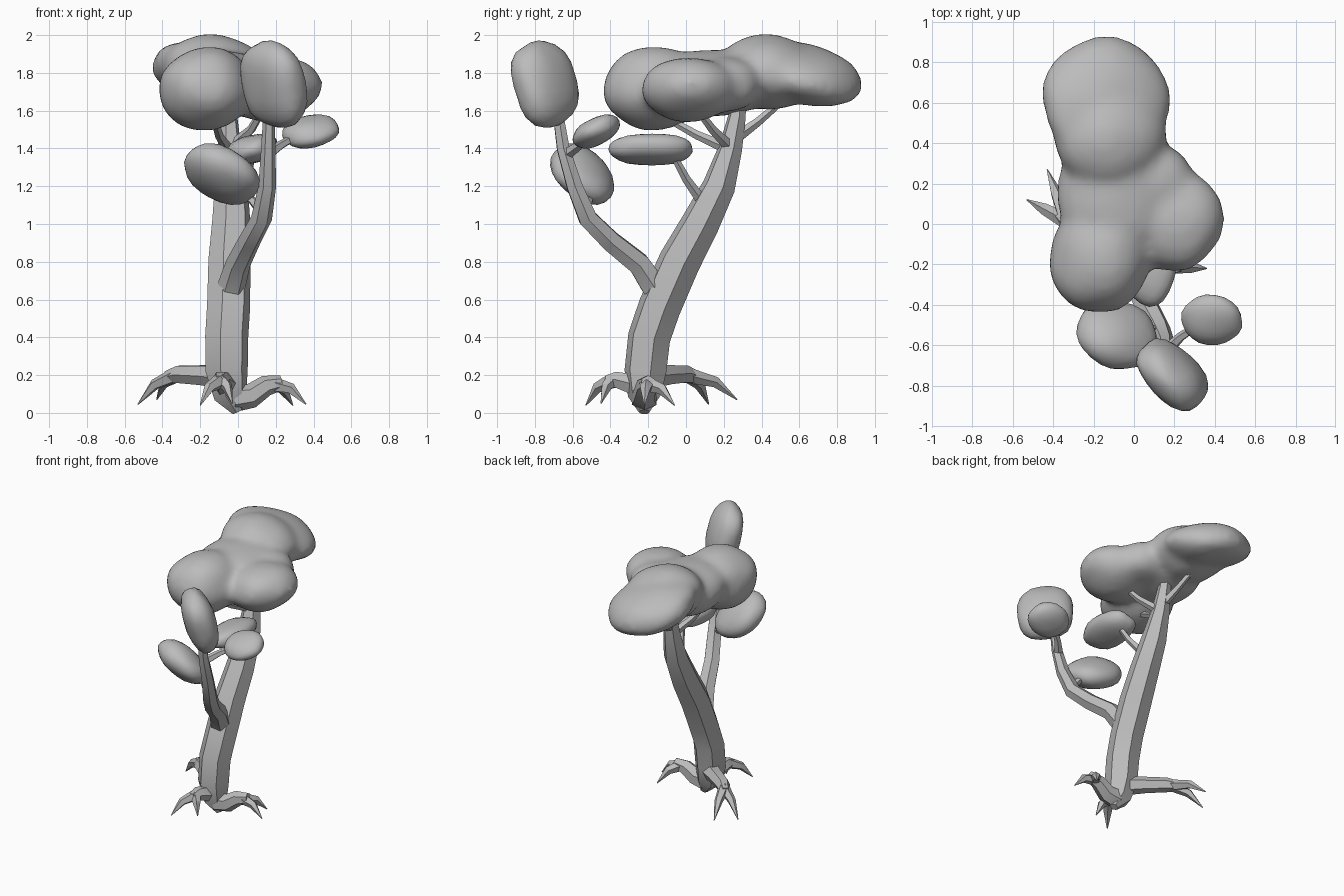
import bpy, bmesh, math
from mathutils import Vector, Euler, noise

if "Cube" in bpy.data.objects:
    bpy.data.objects.remove(bpy.data.objects["Cube"])

grey = bpy.data.materials.new("plain grey")
grey.diffuse_color = (0.5, 0.5, 0.5, 1)
grey.use_nodes = True
grey.node_tree.nodes["Principled BSDF"].inputs["Base Color"].default_value = grey.diffuse_color


def make_object(name, bm, angle):
    bmesh.ops.recalc_face_normals(bm, faces=bm.faces)
    me = bpy.data.meshes.new(name)
    bm.to_mesh(me)
    bm.free()
    me.materials.append(grey)
    for p in me.polygons:
        p.use_smooth = True
    me.set_sharp_from_angle(angle=math.radians(angle))
    ob = bpy.data.objects.new(name, me)
    bpy.context.collection.objects.link(ob)
    return ob


def tube(name, path, sides=6, turn=0):
    """Tapered low-poly limb through (x, y, z, radius) points."""
    bm = bmesh.new()
    pts = [Vector(p[:3]) for p in path]
    side, old, rings = None, None, []
    for i, p in enumerate(pts):
        t = (pts[min(i + 1, len(pts) - 1)] - pts[max(i - 1, 0)]).normalized()
        if side is None:
            ref = Vector((1, 0, 0)) if abs(t.x) < 0.8 else Vector((0, 0, 1))
            side = (ref - t * ref.dot(t)).normalized()
        else:
            side = old.rotation_difference(t) @ side
        old = t
        up = t.cross(side)
        ring = []
        for k in range(sides):
            a = math.tau * k / sides + math.radians(turn)
            ring.append(bm.verts.new(p + (side * math.cos(a) + up * math.sin(a)) * path[i][3]))
        rings.append(ring)
    for a, b in zip(rings, rings[1:]):
        for k in range(sides):
            j = (k + 1) % sides
            bm.faces.new((a[k], a[j], b[j], b[k]))
    bm.faces.new(rings[0])
    bm.faces.new(rings[-1])
    return make_object(name, bm, 32)


def add_blob(bm, centre, radii, rot=(0, 0, 0), power=2.0, lump=0.08):
    """Slightly lumpy ellipsoid; a higher power makes it boxier."""
    turn = Euler([math.radians(r) for r in rot]).to_matrix()
    c = Vector(centre)
    res = bmesh.ops.create_icosphere(bm, subdivisions=3, radius=1)
    for v in res["verts"]:
        d = v.co.copy()
        s = 1 + lump * noise.noise(d * 1.3 + c * 5)
        s /= sum(abs(x) ** power for x in d) ** (1 / power)
        v.co = c + turn @ Vector([d[i] * radii[i] * s for i in range(3)])


def foliage(name, *blob):
    bm = bmesh.new()
    add_blob(bm, *blob)
    return make_object(name, bm, 60)


# leaning trunk
tube("trunk", [(0.0, -0.22, 0.005, 0.03), (-0.04, -0.22, 0.09, 0.09),
               (-0.06, -0.215, 0.22, 0.115), (-0.06, -0.195, 0.4, 0.117),
               (-0.05, -0.14, 0.56, 0.117), (-0.045, -0.035, 0.8, 0.115),
               (-0.035, 0.075, 1.0, 0.105), (-0.035, 0.175, 1.2, 0.09),
               (-0.045, 0.235, 1.4, 0.065), (-0.05, 0.27, 1.57, 0.048),
               (-0.06, 0.28, 1.7, 0.04)], turn=15)

# long front branch
tube("front_branch", [(-0.035, -0.17, 0.67, 0.075), (0.0, -0.25, 0.79, 0.066),
                      (0.06, -0.4, 0.91, 0.06), (0.125, -0.52, 1.03, 0.056),
                      (0.155, -0.59, 1.2, 0.047), (0.16, -0.65, 1.4, 0.038),
                      (0.165, -0.68, 1.6, 0.03)])

# thin twigs holding the foliage
twigs = [((-0.02, 0.1, 1.1), (0.04, 0.0, 1.24), (0.08, -0.07, 1.37)),
         ((-0.02, 0.22, 1.42), (0.07, 0.14, 1.5), (0.14, 0.05, 1.62)),
         ((-0.05, 0.22, 1.4), (-0.1, 0.06, 1.47), (-0.13, -0.12, 1.57)),
         ((-0.05, 0.27, 1.46), (-0.08, 0.38, 1.54), (-0.12, 0.52, 1.66)),
         ((0.16, -0.63, 1.37), (0.23, -0.56, 1.42), (0.32, -0.5, 1.47)),
         ((0.13, -0.54, 1.06), (0.08, -0.52, 1.12), (0.02, -0.5, 1.18))]
for i, (a, b, c) in enumerate(twigs):
    tube(f"twig_{i + 1}", [(*a, 0.032), (*b, 0.024), (*c, 0.018)], 5)

# arched roots, each forking into two claws
roots = {
    "back_left_root": ([(-0.06, -0.2, 0.19, 0.07), (-0.19, -0.1, 0.2, 0.058),
                        (-0.31, -0.01, 0.205, 0.052), (-0.37, 0.05, 0.19, 0.036)],
                       [(-0.53, 0.12, 0.045), (-0.43, 0.27, 0.07)]),
    "right_root": ([(-0.02, -0.22, 0.08, 0.075), (0.07, -0.22, 0.09, 0.065),
                    (0.15, -0.21, 0.145, 0.055), (0.23, -0.2, 0.16, 0.04)],
                   [(0.36, -0.22, 0.045), (0.29, -0.06, 0.04)]),
    "front_root": ([(-0.06, -0.24, 0.14, 0.065), (-0.075, -0.31, 0.16, 0.056),
                    (-0.09, -0.37, 0.175, 0.048), (-0.095, -0.42, 0.165, 0.035)],
                   [(-0.03, -0.45, 0.05), (-0.2, -0.53, 0.04)]),
}
for name, (path, tips) in roots.items():
    tube(name, path)
    start = Vector(path[-2][:3]).lerp(Vector(path[-1][:3]), 0.4)
    for i, tip in enumerate(tips):
        mid = start.lerp(Vector(tip), 0.55) + Vector((0, 0, 0.035))
        tube(f"{name}_claw_{i + 1}", [(*start, 0.042), (*mid, 0.03), (*tip, 0.003)], 5)

# merged main canopy
bm = bmesh.new()
for blob in [((-0.14, 0.62, 1.795), (0.315, 0.32, 0.15), (-12, 14, 8), 2.1),
             ((-0.12, 0.44, 1.805), (0.28, 0.27, 0.2), (-6, 8, 0)),
             ((-0.09, 0.14, 1.745), (0.29, 0.30, 0.175), (0, 0, 0), 2.3),
             ((0.09, 0.2, 1.735), (0.21, 0.2, 0.15), (0, 0, 0), 2.2),
             ((-0.17, -0.165, 1.715), (0.255, 0.27, 0.222), (0, 0, 0), 2.1),
             ((0.19, 0.02, 1.71), (0.26, 0.26, 0.172), (0, -10, 0))]:
    add_blob(bm, *blob)
canopy = make_object("main_canopy", bm, 180)
rem = canopy.modifiers.new("merge", 'REMESH')
rem.mode = 'VOXEL'
rem.voxel_size = 0.025
rem.use_smooth_shade = True
smo = canopy.modifiers.new("soften", 'SMOOTH')
smo.factor = 0.5
smo.iterations = 14

# separate foliage clumps
foliage("front_crown", (0.19, -0.745, 1.74), (0.2, 0.11, 0.228), (15, 0, -45), 2.4)
foliage("right_clump", (0.385, -0.475, 1.49), (0.15, 0.13, 0.072), (25, -8, 0), 2.15)
foliage("left_clump", (-0.085, -0.55, 1.265), (0.21, 0.185, 0.105), (-34, 28, 0), 2.2)
foliage("middle_clump", (0.075, -0.18, 1.395), (0.135, 0.22, 0.074), (0, -14, 0), 2.4)
